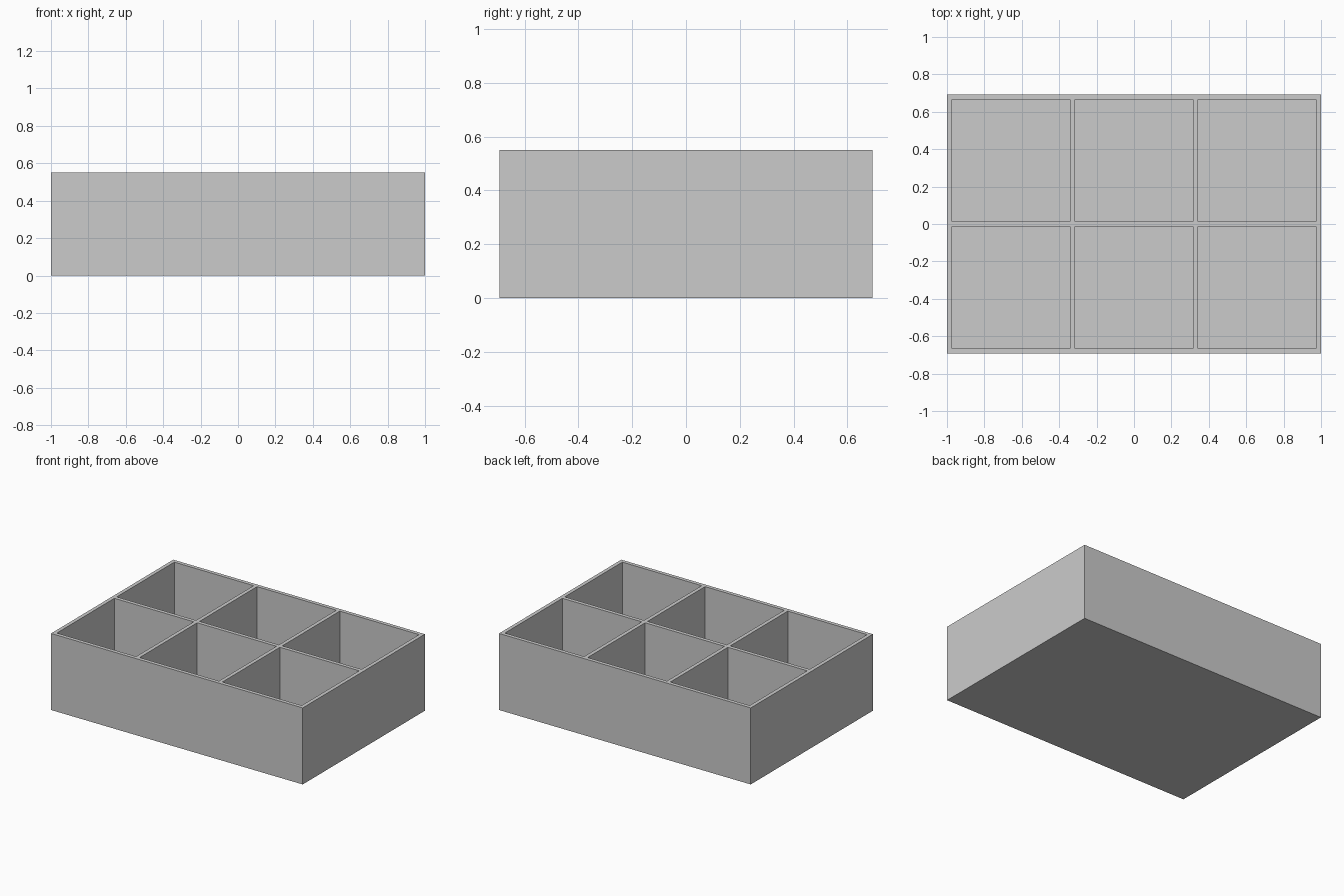
import bpy
import bmesh

cube = bpy.data.objects.get("Cube")
if cube:
    bpy.data.objects.remove(cube, do_unlink=True)

LENGTH, DEPTH, HEIGHT = 2.0, 1.387, 0.55
WALL = 0.027
COLUMNS, ROWS = 3, 2

grey = bpy.data.materials.new("light grey")
grey.use_nodes = True
grey.diffuse_color = (0.6, 0.6, 0.6, 1)
grey.node_tree.nodes["Principled BSDF"].inputs["Base Color"].default_value = (0.6, 0.6, 0.6, 1)


def grid_lines(size, cells):
    """Wall edges along one axis: wall, cell, wall, ... wall."""
    cell = (size - WALL * (cells + 1)) / cells
    lines = []
    for i in range(cells + 1):
        start = -size / 2 + i * (cell + WALL)
        lines += [start, start + WALL]
    return lines


# Solid tray: a grid of quads with the compartments pushed down
xs, ys = grid_lines(LENGTH, COLUMNS), grid_lines(DEPTH, ROWS)
bm = bmesh.new()
rim = [[bm.verts.new((x, y, HEIGHT)) for y in ys] for x in xs]
compartments = []
for i in range(len(xs) - 1):
    for j in range(len(ys) - 1):
        face = bm.faces.new((rim[i][j], rim[i + 1][j], rim[i + 1][j + 1], rim[i][j + 1]))
        if i % 2 and j % 2:
            compartments.append(face)

# Outer walls and base
border = [e for e in bm.edges if e.is_boundary]
skirt = bmesh.ops.extrude_edge_only(bm, edges=border)["geom"]
for v in skirt:
    if isinstance(v, bmesh.types.BMVert):
        v.co.z = 0
bmesh.ops.holes_fill(bm, edges=[e for e in bm.edges if e.is_boundary], sides=0)

# Compartment walls and floors
for face in compartments:
    floor = bmesh.ops.extrude_discrete_faces(bm, faces=[face])["faces"][0]
    for v in floor.verts:
        v.co.z = WALL

bmesh.ops.remove_doubles(bm, verts=bm.verts[:], dist=0.0001)
bmesh.ops.recalc_face_normals(bm, faces=bm.faces[:])
mesh = bpy.data.meshes.new("compartment_tray")
bm.to_mesh(mesh)
bm.free()
mesh.materials.append(grey)
tray = bpy.data.objects.new("compartment_tray", mesh)
bpy.context.collection.objects.link(tray)
